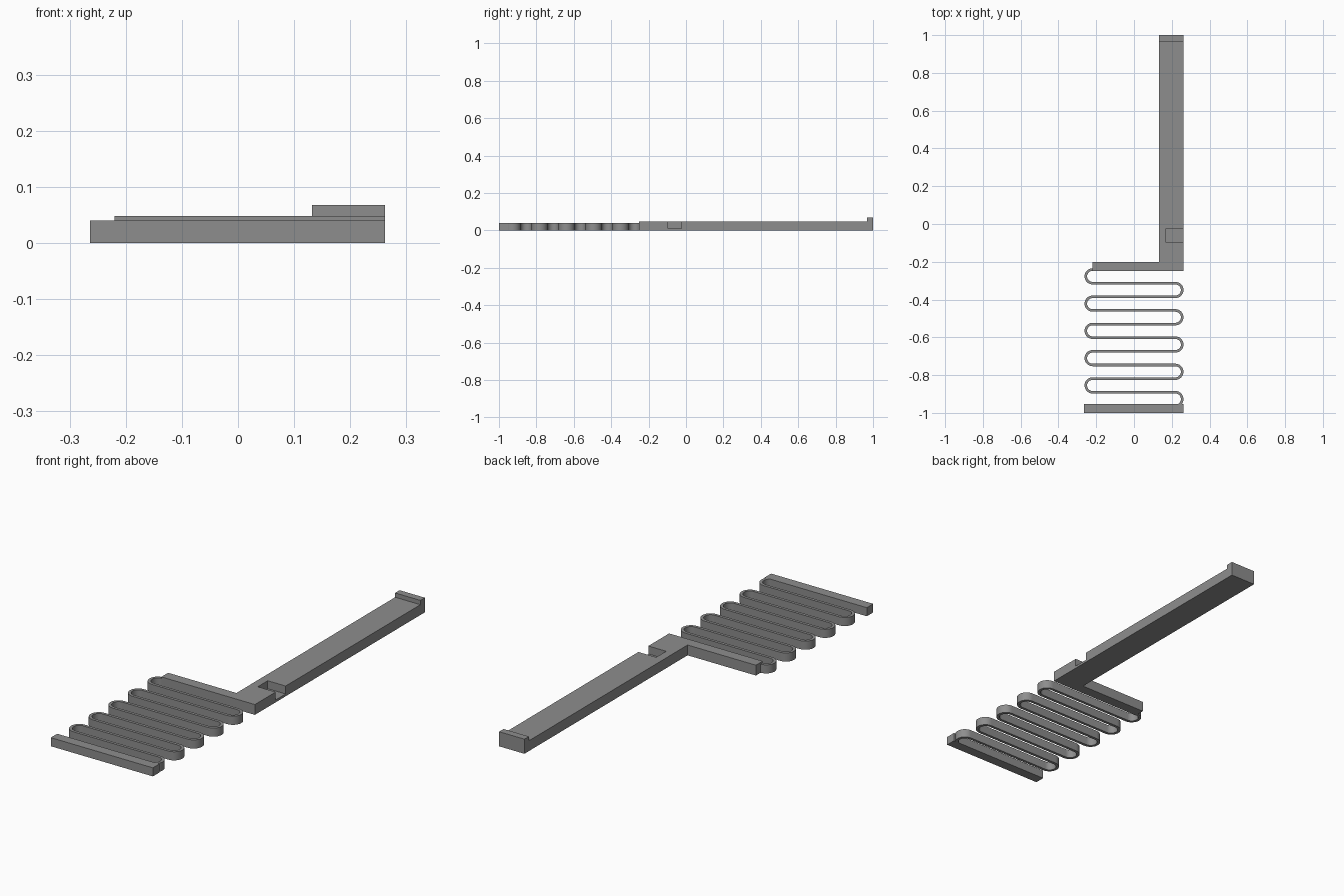
import bpy, bmesh, math

if "Cube" in bpy.data.objects:
    bpy.data.objects.remove(bpy.data.objects["Cube"])

gray = bpy.data.materials.new("mid_gray")
gray.diffuse_color = (0.27, 0.27, 0.27, 1)
gray.use_nodes = True
gray.node_tree.nodes["Principled BSDF"].inputs["Base Color"].default_value = gray.diffuse_color


def prism(name, outline, z0, z1):
    """Extrude a flat counter-clockwise outline from z0 to z1."""
    bm = bmesh.new()
    base = bm.faces.new([bm.verts.new((x, y, z0)) for x, y in outline])
    top = bmesh.ops.extrude_face_region(bm, geom=[base])["geom"]
    for v in top:
        if isinstance(v, bmesh.types.BMVert):
            v.co.z = z1
    bmesh.ops.recalc_face_normals(bm, faces=bm.faces)
    me = bpy.data.meshes.new(name)
    bm.to_mesh(me)
    bm.free()
    me.materials.append(gray)
    ob = bpy.data.objects.new(name, me)
    bpy.context.collection.objects.link(ob)
    return ob


def rect(x0, x1, y0, y1):
    return [(x0, y0), (x1, y0), (x1, y1), (x0, y1)]


def cut_or_join(target, tool, operation):
    mod = target.modifiers.new(tool.name, 'BOOLEAN')
    mod.object, mod.operation, mod.solver = tool, operation, 'EXACT'
    bpy.context.view_layer.objects.active = target
    bpy.ops.object.modifier_apply(modifier=mod.name)
    bpy.data.objects.remove(tool)


# L-shaped arm with crossbar
R = 0.262
arm = prism("arm", [(-0.22, -0.25), (R, -0.25), (R, 1.0), (0.132, 1.0),
                    (0.132, -0.2), (-0.22, -0.2)], 0, 0.048)
# Raised lip at the far end
cut_or_join(arm, prism("lip", rect(0.132, R, 0.967, 1.0), 0.02, 0.068), 'UNION')
# Side notch, open at the top and right
cut_or_join(arm, prism("notch", rect(0.17, 0.3, -0.097, -0.024), 0.011, 0.1), 'DIFFERENCE')

# Base bar
prism("base_bar", rect(-0.264, R, -1.0, -0.953), 0, 0.04)

# Serpentine spring: alternating half circles joined by straight runs
STEP, HALF, CX, LOOPS, SEG = 0.0722, 0.0068, 0.219, 10, 16
y_start = -0.241
left, right = [], []
for i in range(LOOPS):
    side = -1 if i % 2 == 0 else 1
    cy = y_start - STEP * (i + 0.5)
    for k in range(SEG + 1):
        a = math.pi * (0.5 - k / SEG)
        for edge, off in ((left, HALF), (right, -HALF)):
            r = STEP / 2 + off * side
            edge.append((side * (CX + r * math.cos(a)), cy + r * math.sin(a)))

bm = bmesh.new()
rings = [[bm.verts.new((p[0], p[1], z)) for p, z in
          ((l, 0), (r, 0), (r, 0.04), (l, 0.04))] for l, r in zip(left, right)]
for a, b in zip(rings, rings[1:]):
    for j in range(4):
        n = (j + 1) % 4
        bm.faces.new((a[j], a[n], b[n], b[j]))
bm.faces.new(rings[0])
bm.faces.new(rings[-1])
bmesh.ops.recalc_face_normals(bm, faces=bm.faces)
me = bpy.data.meshes.new("serpentine_spring")
bm.to_mesh(me)
bm.free()
me.materials.append(gray)
spring = bpy.data.objects.new("serpentine_spring", me)
bpy.context.collection.objects.link(spring)
bpy.ops.object.select_all(action='DESELECT')
spring.select_set(True)
bpy.context.view_layer.objects.active = spring
bpy.ops.object.shade_smooth_by_angle(angle=math.radians(30))
